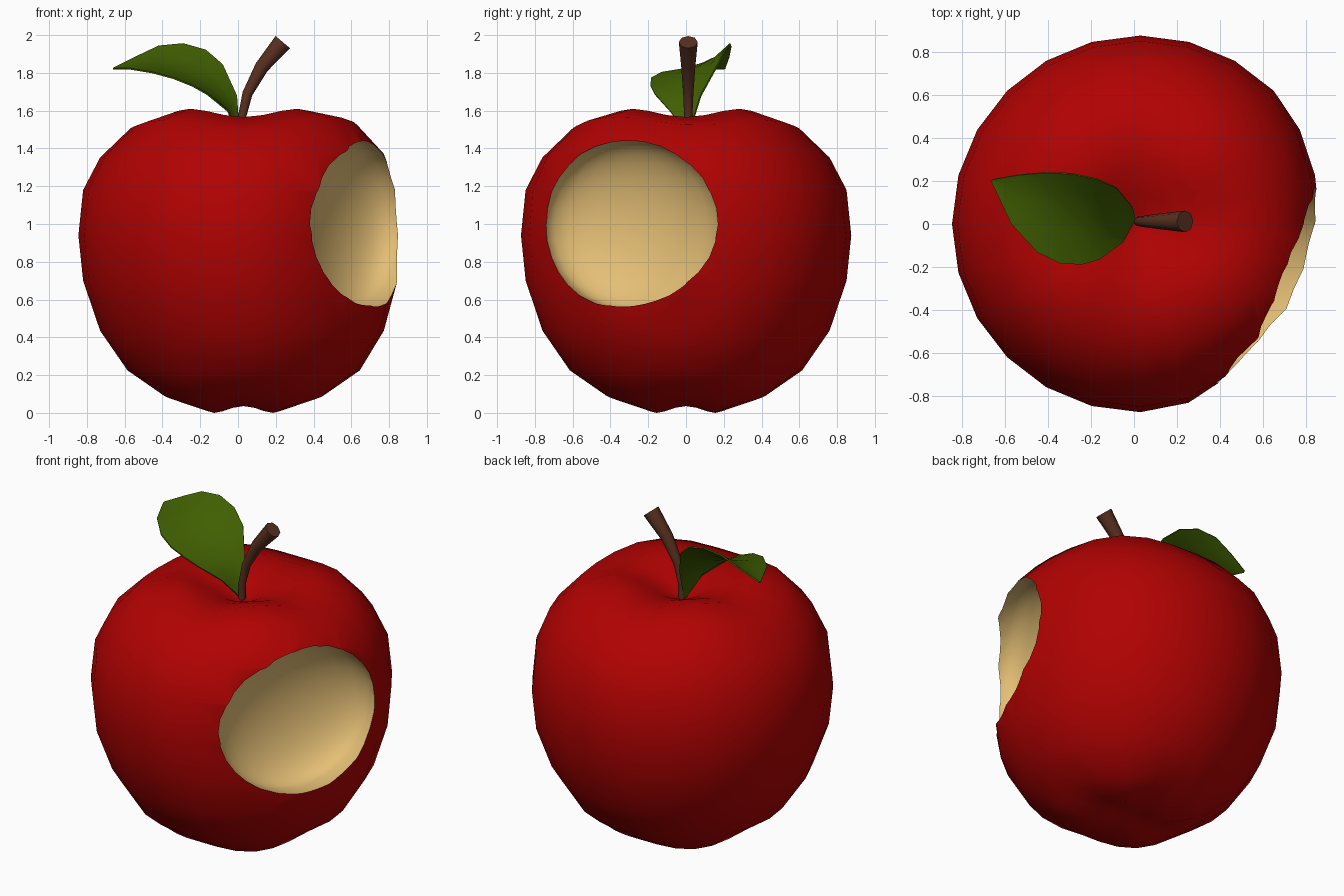
import bpy, bmesh, math
from mathutils import Vector, Matrix

if "Cube" in bpy.data.objects:
    bpy.data.objects.remove(bpy.data.objects["Cube"])


def mat(name, rgb):
    m = bpy.data.materials.new(name)
    m.diffuse_color = (*rgb, 1)
    m.use_nodes = True
    m.node_tree.nodes["Principled BSDF"].inputs["Base Color"].default_value = m.diffuse_color
    return m


RED = mat("red_skin", (0.44, 0.0005, 0.0005))
FLESH = mat("cream_flesh", (0.78, 0.52, 0.18))
GREEN = mat("leaf_green", (0.052, 0.115, 0.0005))
BROWN = mat("stem_brown", (0.1, 0.03, 0.014))


def make(name, bm, *mats):
    bmesh.ops.recalc_face_normals(bm, faces=bm.faces)
    me = bpy.data.meshes.new(name)
    bm.to_mesh(me)
    bm.free()
    ob = bpy.data.objects.new(name, me)
    bpy.context.collection.objects.link(ob)
    for m in mats:
        me.materials.append(m)
    return ob


def apply_and_smooth(ob, angle):
    bpy.ops.object.select_all(action='DESELECT')
    ob.select_set(True)
    bpy.context.view_layer.objects.active = ob
    for m in list(ob.modifiers):
        bpy.ops.object.modifier_apply(modifier=m.name)
    bpy.ops.object.shade_smooth_by_angle(angle=math.radians(angle))


def bridge(bm, a, b):
    n = len(a)
    for i in range(n):
        bm.faces.new((a[i], a[(i + 1) % n], b[(i + 1) % n], b[i]))


def fan(bm, ring, tip):
    for i in range(len(ring)):
        bm.faces.new((ring[i], ring[(i + 1) % len(ring)], tip))


# Apple body: lathed profile with four soft lobes at top and bottom
PROFILE = [(0.05, 1.475), (0.14, 1.52), (0.26, 1.562), (0.4, 1.588), (0.6, 1.528),
           (0.76, 1.362), (0.85, 1.18), (0.875, 0.94), (0.85, 0.7), (0.76, 0.445),
           (0.615, 0.225), (0.42, 0.075), (0.22, 0.018), (0.1, 0.038)]
LOBE = {0.26: -0.012, 0.4: -0.022, 0.6: -0.022, 0.76: -0.01, 0.42: 0.015, 0.22: 0.018}
DENT = {1.18: 0.06, 0.94: 0.085, 0.7: 0.08, 0.445: 0.02}
SEG = 24


def body_point(r, z, t):
    deg = math.degrees(t)
    z2 = z + LOBE.get(r, 0) * math.cos(4 * t)
    if z > 1.3 and r > 0.5:      # raised shoulder above the bite
        z2 += 0.025 * max(0, math.cos(t + math.radians(20))) ** 4
    # skin dips in beside the bite
    r *= 1 - DENT.get(z, 0) * math.exp(-((deg + 50) / 20) ** 2)
    x = 0.03 + r * math.cos(t)
    if x > 0.7:
        x = 0.7 + (x - 0.7) * 0.8
    return (x, r * math.sin(t), z2)


bm = bmesh.new()
angles = [2 * math.pi * i / SEG - math.pi for i in range(SEG)]
rings = [[bm.verts.new(body_point(r, z, t)) for t in angles] for r, z in PROFILE]
for a, b in zip(rings, rings[1:]):
    bridge(bm, a, b)
fan(bm, rings[0], bm.verts.new((0.03, 0, 1.465)))
fan(bm, rings[-1], bm.verts.new((0.03, 0, 0.045)))
body = make("apple_body", bm, RED, FLESH)

# Bite: rounded cutter facing front right, shallow on its inner side
bm = bmesh.new()
bmesh.ops.create_uvsphere(bm, u_segments=24, v_segments=16, radius=1)
for v in bm.verts:
    v.co.x *= 0.5 if v.co.x > 0 else 0.22
    v.co.y *= 0.51
    v.co.z *= 0.45
bm.transform(Matrix.Translation((0.61, -0.285, 0.995))
             @ Matrix.Rotation(math.radians(-27), 4, 'Z'))
cutter = make("bite_cutter", bm, FLESH)
cutter.hide_render = True
mod = body.modifiers.new("bite", 'BOOLEAN')
mod.operation = 'DIFFERENCE'
mod.solver = 'EXACT'
mod.material_mode = 'TRANSFER'
mod.object = cutter
apply_and_smooth(body, 40)
bpy.data.objects.remove(cutter)

# Stem: tapered tube bent toward the right
PATH = [(0.02, 1.44, 0.022), (0.022, 1.57, 0.022), (0.05, 1.69, 0.027),
        (0.125, 1.83, 0.037), (0.237, 1.963, 0.05)]
bm = bmesh.new()
rings = []
for i, (x, z, r) in enumerate(PATH):
    p, q = PATH[max(i - 1, 0)], PATH[min(i + 1, len(PATH) - 1)]
    d = Vector((q[0] - p[0], 0, q[1] - p[1])).normalized()
    side = Vector((d.z, 0, -d.x))
    rings.append([bm.verts.new(Vector((x, 0.012, z)) + r * (
        side * math.cos(k * math.pi / 4) + Vector((0, math.sin(k * math.pi / 4), 0))))
        for k in range(8)])
for a, b in zip(rings, rings[1:]):
    bridge(bm, a, b)
bm.faces.new(rings[0])
bm.faces.new(rings[-1])
apply_and_smooth(make("stem", bm, BROWN), 50)

# Leaf: rows of (front edge, midrib, back edge), rounded across
ROWS = [((0.0, 0.008, 1.48), (0.004, 0.012, 1.48), (0.008, 0.016, 1.49)),
        ((-0.05, -0.085, 1.60), (-0.04, 0.0, 1.61), (-0.005, 0.075, 1.68)),
        ((-0.16, -0.165, 1.69), (-0.13, 0.01, 1.72), (-0.08, 0.165, 1.845)),
        ((-0.24, -0.188, 1.735), (-0.21, 0.03, 1.78), (-0.17, 0.205, 1.923)),
        ((-0.34, -0.185, 1.775), (-0.32, 0.055, 1.83), (-0.29, 0.232, 1.957)),
        ((-0.45, -0.13, 1.805), (-0.43, 0.09, 1.855), (-0.42, 0.236, 1.945)),
        ((-0.57, 0.0, 1.825), (-0.555, 0.13, 1.85), (-0.54, 0.226, 1.888)),
        ((-0.662, 0.195, 1.825), (-0.661, 0.20, 1.826), (-0.66, 0.205, 1.828))]
bm = bmesh.new()
grid = []
for row in ROWS:
    a, m, b = (Vector(p) for p in row)
    grid.append([bm.verts.new(a * (1 - s) * (1 - 2 * s) + m * 4 * s * (1 - s) + b * s * (2 * s - 1))
                 for s in (0, 0.25, 0.5, 0.75, 1)])
for a, b in zip(grid, grid[1:]):
    for i in range(4):
        bm.faces.new((a[i], a[i + 1], b[i + 1], b[i]))
leaf = make("leaf", bm, GREEN)
leaf.modifiers.new("thickness", 'SOLIDIFY').thickness = 0.008
apply_and_smooth(leaf, 50)
